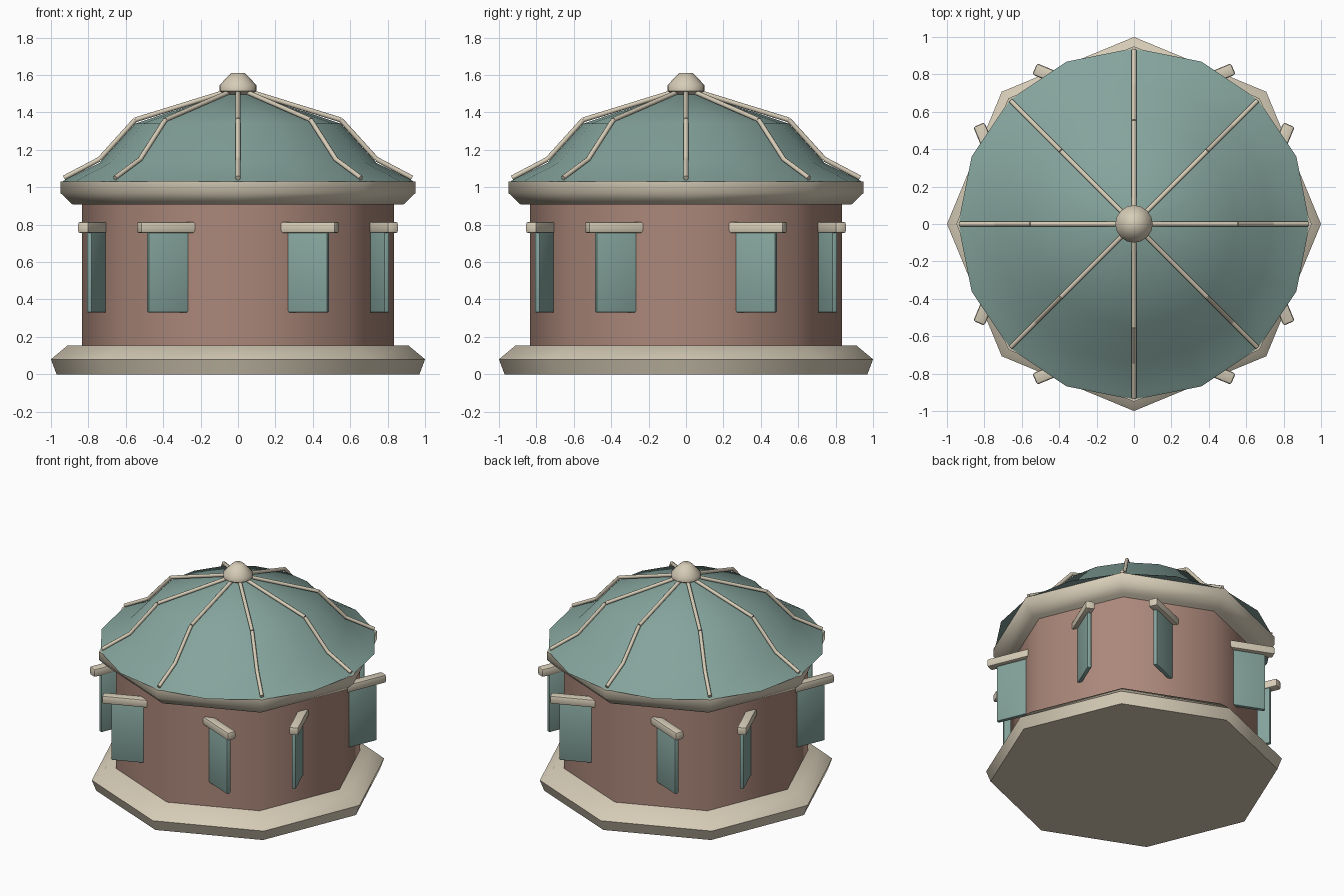
import bpy
import bmesh
from math import cos, sin, pi, radians
from mathutils import Vector

cube = bpy.data.objects.get("Cube")
if cube:
    bpy.data.objects.remove(cube, do_unlink=True)


def material(name, rgb):
    m = bpy.data.materials.new(name)
    m.use_nodes = True
    colour = (*rgb, 1)
    m.diffuse_color = colour
    m.node_tree.nodes["Principled BSDF"].inputs["Base Color"].default_value = colour
    return m


CREAM = material("cream stone", (0.67, 0.60, 0.47))
TEAL = material("patina teal", (0.235, 0.37, 0.335))
BROWN = material("clay brown", (0.41, 0.245, 0.195))


def finish(name, bm, mat, smooth_angle):
    bmesh.ops.recalc_face_normals(bm, faces=bm.faces)
    mesh = bpy.data.meshes.new(name)
    bm.to_mesh(mesh)
    bm.free()
    mesh.materials.append(mat)
    obj = bpy.data.objects.new(name, mesh)
    bpy.context.collection.objects.link(obj)
    bpy.ops.object.select_all(action="DESELECT")
    obj.select_set(True)
    bpy.context.view_layer.objects.active = obj
    bpy.ops.object.shade_smooth_by_angle(angle=radians(smooth_angle))
    return obj


def lathe(name, profile, sides, mat, smooth_angle=50):
    """Revolve (radius, height) points, closing both ends."""
    bm = bmesh.new()
    rings = [[bm.verts.new((r * cos(2 * pi * i / sides), r * sin(2 * pi * i / sides), z))
              for i in range(sides)] for r, z in profile]
    for low, high in zip(rings, rings[1:]):
        for i in range(sides):
            j = (i + 1) % sides
            bm.faces.new((low[i], low[j], high[j], high[i]))
    bm.faces.new(rings[0])
    bm.faces.new(rings[-1])
    return finish(name, bm, mat, smooth_angle)


def bevelled_box(name, size, radius, z, angle, mat, bevel):
    bm = bmesh.new()
    bmesh.ops.create_cube(bm, size=1)
    bmesh.ops.scale(bm, vec=size, verts=bm.verts)
    bmesh.ops.bevel(bm, geom=bm.edges[:], offset=bevel, segments=2,
                    profile=0.5, affect="EDGES")
    obj = finish(name, bm, mat, 40)
    obj.location = (radius * cos(angle), radius * sin(angle), z)
    obj.rotation_euler.z = pi / 2 - angle
    return obj


def rod(name, start, end, radius, mat):
    axis = end - start
    bm = bmesh.new()
    bmesh.ops.create_cone(bm, cap_ends=True, segments=8, radius1=radius,
                          radius2=radius, depth=axis.length)
    obj = finish(name, bm, mat, 50)
    obj.location = (start + end) / 2
    obj.rotation_mode = "QUATERNION"
    obj.rotation_quaternion = axis.to_track_quat("Z", "Y")
    return obj


# Octagonal body
lathe("plinth", [(0.97, 0), (1.0, 0.08), (0.91, 0.155)], 8, CREAM)
lathe("wall", [(0.835, 0.14), (0.835, 0.93)], 8, BROWN)
lathe("cornice", [(0.885, 0.908), (0.95, 0.97), (0.95, 1.032)], 8, CREAM)

# Roof and finial
lathe("roof", [(0.94, 1.03), (0.915, 1.045), (0.74, 1.13), (0.55, 1.34), (0.08, 1.495)],
      16, TEAL)
lathe("finial", [(0.07, 1.495), (0.1, 1.515), (0.1, 1.545), (0.035, 1.612)], 16, CREAM)

# Roof ribs, each in three straight lengths
rib_path = [(0.93, 1.05), (0.74, 1.15), (0.55, 1.36), (0.08, 1.505)]
for k in range(8):
    a = k * pi / 4
    points = [Vector((r * cos(a), r * sin(a), z)) for r, z in rib_path]
    for n, (p, q) in enumerate(zip(points, points[1:])):
        rod(f"rib_{k + 1}_length_{n + 1}", p, q, 0.013, CREAM)

# Window panels with lintels
for k in range(8):
    a = (k + 0.5) * pi / 4
    bevelled_box(f"window_{k + 1}", (0.40, 0.03, 0.43), 0.779, 0.545, a, TEAL, 0.008)
    bevelled_box(f"lintel_{k + 1}", (0.49, 0.065, 0.06), 0.796, 0.785, a, CREAM, 0.012)
